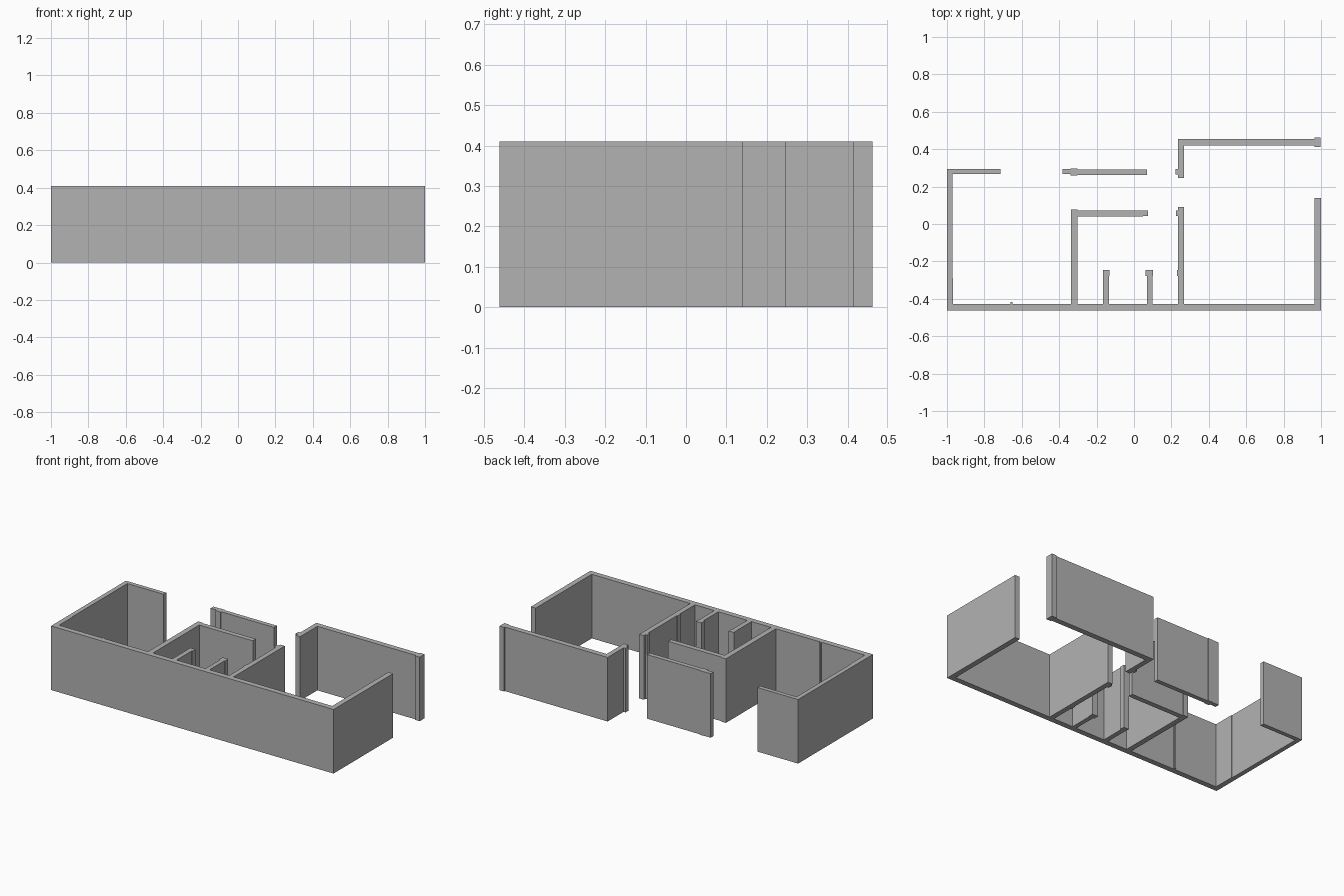
import bpy
import bmesh

HEIGHT = 0.41

plaster = bpy.data.materials.new("wall grey")
plaster.diffuse_color = (0.45, 0.45, 0.45, 1)


def extrude_plan(name, outline):
    """Raise a counter-clockwise floor-plan outline to full wall height."""
    bm = bmesh.new()
    base = bm.faces.new([bm.verts.new((x, y, 0)) for x, y in outline])
    top = bmesh.ops.extrude_face_region(bm, geom=[base], use_keep_orig=True)
    for v in top["geom"]:
        if isinstance(v, bmesh.types.BMVert):
            v.co.z = HEIGHT
    bmesh.ops.recalc_face_normals(bm, faces=bm.faces)
    mesh = bpy.data.meshes.new(name)
    bm.to_mesh(mesh)
    bm.free()
    mesh.materials.append(plaster)
    bpy.context.collection.objects.link(bpy.data.objects.new(name, mesh))


FRONT = -0.427  # inner face of the long front wall


def stub(x0, x1, head0, head1):
    """Short partition with a slightly wider head, traced right to left."""
    return [(x1, FRONT), (x1, -0.277), (head1, -0.277), (head1, -0.245),
            (head0, -0.245), (head0, -0.277), (x0, -0.277), (x0, FRONT)]


# Front wall and right wall
front_and_right = [(-1, -0.462), (1, -0.462), (1, 0.14), (0.966, 0.14), (0.966, FRONT)]

# Partition on the right of the inner room, with door jamb nibs
right_partition = [(0.268, FRONT), (0.268, 0.09), (0.236, 0.09), (0.236, 0.073),
                   (0.224, 0.073), (0.224, 0.043), (0.236, 0.043), (0.236, -0.245),
                   (0.231, -0.245), (0.231, -0.277), (0.236, -0.277), (0.236, FRONT)]

# L-shaped partition on the left of the inner room
left_partition = [(-0.303, FRONT), (-0.303, 0.041), (0.04, 0.041), (0.075, 0.043),
                  (0.075, 0.073), (-0.303, 0.073), (-0.303, 0.078), (-0.337, 0.078),
                  (-0.337, FRONT)]

# Small nib on the front wall, then the left wall and its back return
left_wall = [(-0.65, FRONT), (-0.65, -0.417), (-0.66, -0.417), (-0.66, FRONT),
             (-0.967, FRONT), (-0.967, -0.29), (-0.971, -0.29), (-0.971, 0.268),
             (-0.714, 0.268), (-0.714, 0.295), (-1, 0.295)]

extrude_plan("main_walls", front_and_right + right_partition
             + stub(0.07, 0.098, 0.062, 0.102)
             + stub(-0.165, -0.135, -0.167, -0.13)
             + left_partition + left_wall)

# Free-standing piece of the back wall between two openings
extrude_plan("back_wall_middle", [
    (-0.381, 0.268), (-0.339, 0.268), (-0.339, 0.258), (-0.303, 0.258),
    (-0.303, 0.263), (0.07, 0.263), (0.07, 0.292), (-0.303, 0.292),
    (-0.303, 0.297), (-0.339, 0.297), (-0.339, 0.295), (-0.381, 0.295)])

# Back right corner wall with jamb nib and end post
extrude_plan("back_wall_right", [
    (0.236, 0.245), (0.268, 0.245), (0.268, 0.42), (0.964, 0.42),
    (0.964, 0.413), (0.997, 0.413), (0.997, 0.462), (0.964, 0.462),
    (0.964, 0.455), (0.236, 0.455), (0.236, 0.293), (0.222, 0.293),
    (0.222, 0.265), (0.236, 0.265)])
